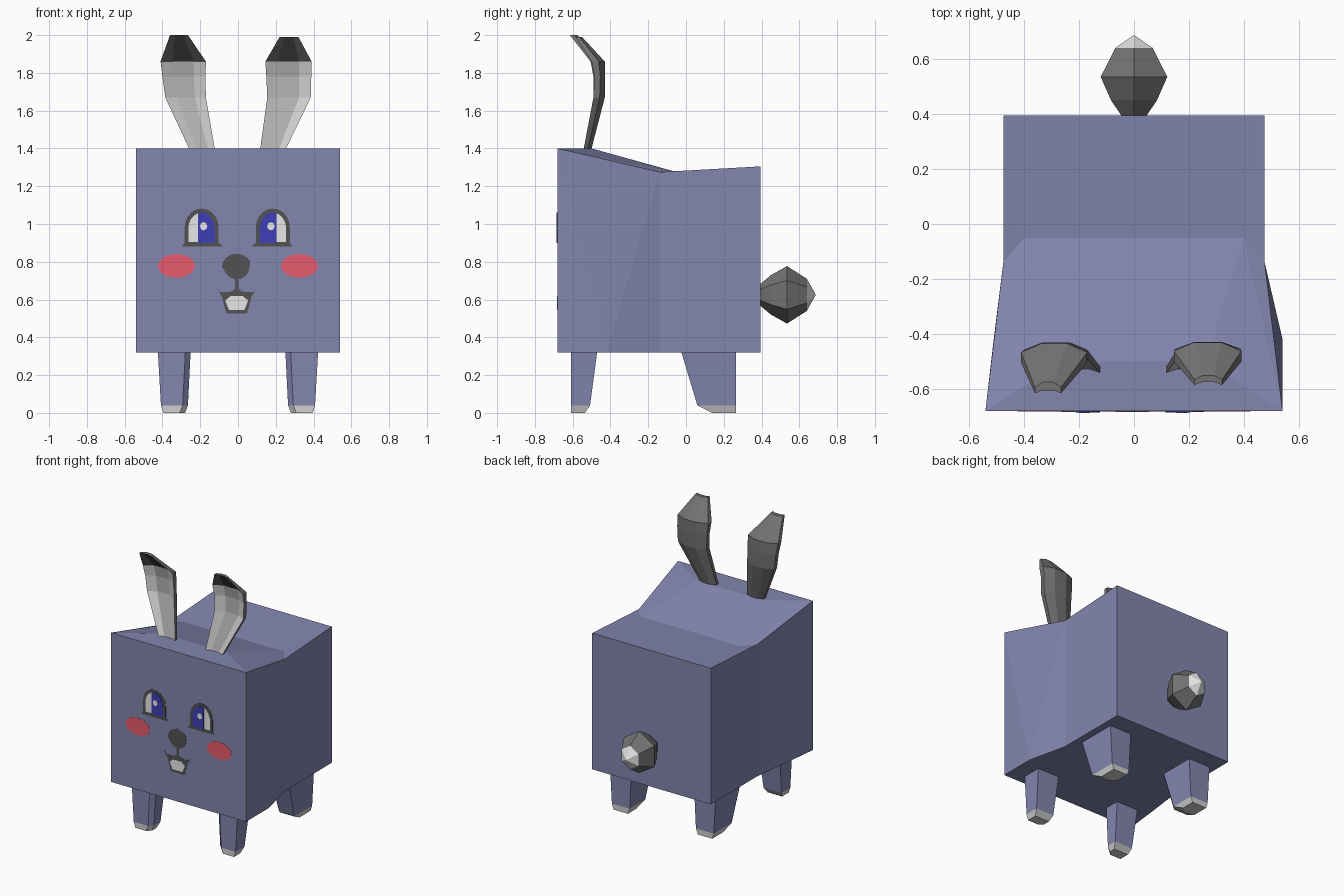
import bpy, bmesh, math

if "Cube" in bpy.data.objects:
    bpy.data.objects.remove(bpy.data.objects["Cube"])


def material(name, rgb):
    lin = [(c / 255 / 12.92) if c < 10 else ((c / 255 + 0.055) / 1.055) ** 2.4 for c in rgb]
    m = bpy.data.materials.new(name)
    m.diffuse_color = (*lin, 1)
    m.use_nodes = True
    m.node_tree.nodes["Principled BSDF"].inputs["Base Color"].default_value = m.diffuse_color
    return m


BODY = material("slate_blue", (131, 134, 175))
DARK = material("charcoal", (82, 82, 82))
FUR = material("grey_fur", (114, 114, 114))
MID = material("mid_grey", (178, 178, 178))
LIGHT = material("light_grey", (208, 208, 208))
WHITE = material("white", (240, 240, 240))
BLUE = material("eye_blue", (63, 63, 184))
PINK = material("cheek_pink", (245, 97, 116))


def build(name, verts, faces, mats, ids=None):
    me = bpy.data.meshes.new(name)
    me.from_pydata(verts, [], faces)
    for m in mats:
        me.materials.append(m)
    if ids:
        for p, k in zip(me.polygons, ids):
            p.material_index = k
    bm = bmesh.new()
    bm.from_mesh(me)
    bmesh.ops.recalc_face_normals(bm, faces=bm.faces)
    bm.to_mesh(me)
    bm.free()
    ob = bpy.data.objects.new(name, me)
    bpy.context.collection.objects.link(ob)
    return ob


def loft(name, rings, mats, pick):
    """Skin equal-sized rings and cap both ends; pick(segment, side) gives the colour."""
    n = len(rings[0])
    verts = [p for r in rings for p in r]
    faces, ids = [], []
    for i in range(len(rings) - 1):
        for j in range(n):
            k = (j + 1) % n
            faces.append((i * n + j, i * n + k, (i + 1) * n + k, (i + 1) * n + j))
            ids.append(pick(i, j))
    last = len(rings) - 1
    faces += [tuple(range(n)), tuple(range(last * n, last * n + n))]
    ids += [pick(0, n - 1), pick(last - 1, n - 1)]
    return build(name, verts, faces, mats, ids)


# Body: box with a raised front ridge and tapering sides
def body_half(s, bulge):
    return [(s * .54, -.68, 1.4), (s * .26, -.5, 1.4), (s * .4, -.05, 1.275),
            (s * .475, -.14, 1.275), (s * .475, .395, 1.305), (s * .54, -.68, .32),
            (s * bulge, -.42, .32), (s * .475, -.14, .32), (s * .475, .395, .32)]


verts = body_half(1, .54) + body_half(-1, .51)
faces = []
for o in (0, 9):
    faces += [tuple(o + i for i in f) for f in
              ((0, 1, 2), (0, 2, 3), (2, 4, 3), (0, 3, 6), (0, 6, 5), (3, 7, 6), (3, 4, 8, 7))]
faces += [(0, 9, 10, 1), (1, 10, 11, 2), (2, 11, 13, 4), (0, 5, 14, 9), (4, 13, 17, 8),
          (5, 6, 7, 8, 17, 16, 15, 14)]
build("body", verts, faces, [BODY])


# Legs: tapered posts with a chamfered inner front corner and pale toes
def leg(name, s, front):
    ys = [(-.61, -.468), (-.61, -.508), (-.61, -.535)] if front else \
         [(-.03, .265), (.06, .265), (.14, .265)]
    rings = []
    for (y0, y1), (x0, x1), z in zip(ys, [(.25, .425), (.265, .408), (.28, .395)], (.34, .04, 0)):
        c = .028
        rings.append([(s * x, y, z) for x, y in
                      ((x1, y0), (x1, y1), (x0, y1), (x0, y0 + c), (x0 + c, y0))])
    loft(name, rings, [BODY, LIGHT], lambda i, j: i)


for side, s in (("right", 1), ("left", -1)):
    leg("front_leg_" + side, s, True)
    leg("back_leg_" + side, s, False)


# Ears: hollow front, ridged back, tip bent forward
def ear(name, s, spec):
    rings = []
    for z, a, b, yf, yb, dip in spec:
        w = b - a
        ym = yf + (yb - yf) * .55
        rings.append([(s * x, y, z) for x, y in
                      ((a, yf), (a + .27 * w, yf + dip), (b - .27 * w, yf + dip), (b, yf),
                       (b, ym), (b - .3 * w, yb), (a + .3 * w, yb), (a, ym))])

    def pick(i, j):
        if j > 2:
            return 0
        if i == 3:
            return 3 if j == 1 else 0
        return 1 if j == 1 else 2
    loft(name, rings, [FUR, MID, LIGHT, DARK], pick)


ear("ear_right", 1, [(1.38, .115, .245, -.545, -.505, .012), (1.67, .155, .385, -.49, -.43, .035),
                     (1.78, .15, .388, -.485, -.428, .035), (1.86, .145, .39, -.5, -.43, .035),
                     (1.99, .22, .32, -.585, -.55, .01)])
ear("ear_left", -1, [(1.38, .12, .25, -.545, -.505, .012), (1.67, .17, .385, -.49, -.43, .035),
                     (1.78, .172, .4, -.49, -.43, .035), (1.86, .17, .41, -.505, -.435, .035),
                     (2.0, .265, .36, -.615, -.575, .01)])

# Tail: faceted bud with a white tip
rings = []
for y, r in ((.385, .05), (.45, .105), (.535, .152), (.64, .085), (.685, .004)):
    rings.append([(.92 * r * math.sin(j * math.pi / 3), y, .625 + r * math.cos(j * math.pi / 3))
                  for j in range(6)])
loft("tail", rings, [FUR, WHITE], lambda i, j: int(i == 3))


# Face details: thin plates on the front, stacked by layer
def plate(name, pts, mat, layer=1):
    y = -.68 - .0016 * layer
    loft(name, [[(x, -.679, z) for x, z in pts], [(x, y, z) for x, z in pts]], [mat], lambda i, j: 0)


def oval(cx, cz, rx, rz, n=16, low=0, high=2 * math.pi):
    full = high - low > 6.2
    steps = n if full else n - 1
    return [(cx + rx * math.cos(low + (high - low) * i / steps),
             cz + rz * math.sin(low + (high - low) * i / steps)) for i in range(n)]


def arch(x0, x1, z0, zs, z1):
    return [(x0, z0), (x1, z0)] + oval((x0 + x1) / 2, zs, (x1 - x0) / 2, z1 - zs, 11, 0, math.pi)


for side, s in (("right", 1), ("left", -1)):
    d = 0 if s > 0 else .008
    flip = lambda pts: [(s * (x + d), z) for x, z in pts]
    plate("eye_outline_" + side, flip(arch(.094, .275, .89, .98, 1.082)), DARK)
    plate("eye_lash_" + side, flip([(.07, .88), (.29, .88), (.275, .9), (.094, .9)]), DARK)
    plate("eye_white_" + side, flip(arch(.115, .255, .905, .975, 1.06)), WHITE, 2)
    iris = [(x, z) for x, z in arch(.115, .255, .9, .975, 1.062) if x < .19]
    plate("iris_" + side, flip([(.205, .9), (.205, 1.056)] + iris[1:] + iris[:1]), BLUE, 3)
    plate("eye_glint_" + side, flip(oval(.174, .988, .02, .022, 8)), WHITE, 4)
    plate("cheek_" + side, oval(s * .326, .778, .098, .063), PINK)

# Nose and mouth
plate("nose", [(-.007 + x * (1 if z > 0 else .88), .775 + z) for x, z in oval(0, 0, .078, .068)], DARK)
plate("mouth_stem", [(-.017, .72), (.003, .72), (.003, .63), (-.017, .63)], DARK)
plate("mouth", [(-.116, .665), (-.085, .615), (-.062, .527), (.048, .527), (.071, .615), (.104, .665),
                (.085, .64), (.05, .64), (.022, .642), (-.007, .665), (-.036, .642), (-.064, .64),
                (-.097, .64)], DARK)
plate("teeth", [(-.068, .595), (-.048, .545), (.034, .545), (.054, .595), (.026, .618), (-.04, .618)], WHITE, 2)
